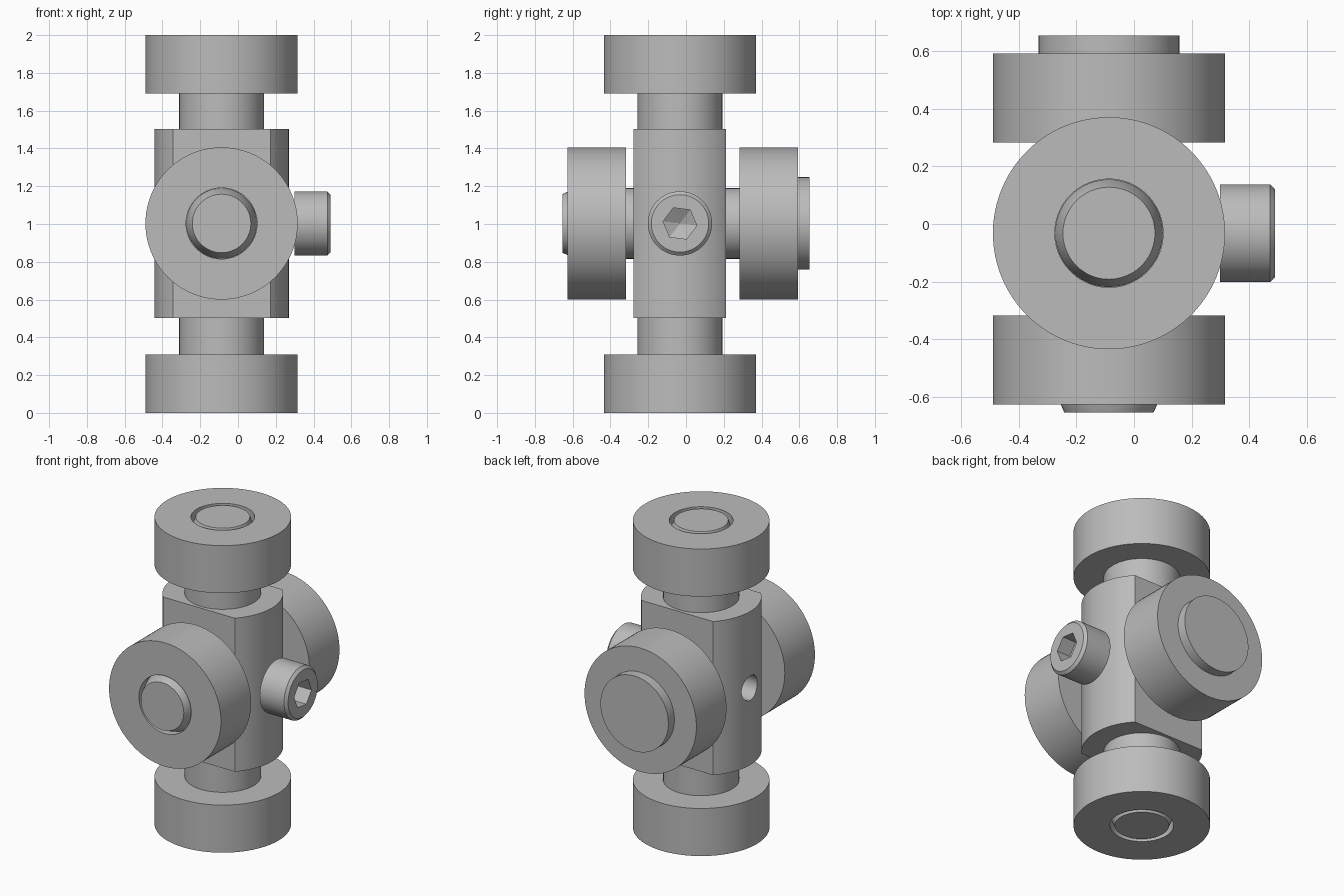
import bpy, bmesh
from math import pi, radians, sin, cos, acos
from mathutils import Vector, Matrix

cube = bpy.data.objects.get("Cube")
if cube:
    bpy.data.objects.remove(cube)

steel = bpy.data.materials.new("grey_steel")
steel.use_nodes = True
GREY = (0.5, 0.5, 0.5, 1)
steel.diffuse_color = GREY
steel.node_tree.nodes["Principled BSDF"].inputs["Base Color"].default_value = GREY

X, Y, Z = Vector((1, 0, 0)), Vector((0, 1, 0)), Vector((0, 0, 1))
BASE = Vector((-0.087, -0.032, 0))      # foot of the vertical axis
MID = BASE + Z * 1.003                  # crossing point of all axes


def finish(name, bm):
    """Turn a bmesh into a shaded grey object."""
    bmesh.ops.remove_doubles(bm, verts=bm.verts, dist=1e-5)
    bmesh.ops.recalc_face_normals(bm, faces=bm.faces)
    mesh = bpy.data.meshes.new(name)
    bm.to_mesh(mesh)
    bm.free()
    mesh.materials.append(steel)
    ob = bpy.data.objects.new(name, mesh)
    bpy.context.collection.objects.link(ob)
    return ob


def smooth(ob):
    bpy.ops.object.select_all(action='DESELECT')
    ob.select_set(True)
    bpy.context.view_layer.objects.active = ob
    bpy.ops.object.shade_smooth_by_angle(angle=radians(25))


def lathe(name, profile, origin, axis, sides=96, closed=False, phase=0):
    """Revolve (radius, distance) points about an axis."""
    bm = bmesh.new()
    turn = Matrix.Rotation(phase, 3, 'Z')
    verts = [bm.verts.new(turn @ Vector((r, 0, t))) for r, t in profile]
    pairs = list(zip(verts, verts[1:]))
    if closed:
        pairs.append((verts[-1], verts[0]))
    edges = [bm.edges.new(p) for p in pairs]
    bmesh.ops.spin(bm, geom=verts + edges, cent=(0, 0, 0), axis=Z,
                   angle=2 * pi, steps=sides, use_merge=False)
    place = Matrix.Translation(origin) @ Z.rotation_difference(axis).to_matrix().to_4x4()
    bm.transform(place)
    return finish(name, bm)


def cut(ob, cutter):
    """Subtract the cutter, then discard it."""
    cutter.hide_render = True
    mod = ob.modifiers.new("cut", 'BOOLEAN')
    mod.operation, mod.solver, mod.object = 'DIFFERENCE', 'EXACT', cutter
    bpy.context.view_layer.objects.active = ob
    bpy.ops.object.modifier_apply(modifier=mod.name)
    bpy.data.objects.remove(cutter)


# Body: round bar with flats on front and back
R, FLAT, N = 0.356, 0.245, 32
half = pi / 2 - acos(FLAT / R)
bm = bmesh.new()
ring = []
for start in (0, pi):
    for i in range(N + 1):
        a = start - half + 2 * half * i / N
        ring.append(bm.verts.new(BASE + Vector((R * cos(a), R * sin(a), 0.502))))
face = bm.faces.new(ring)
top = bmesh.ops.extrude_face_region(bm, geom=[face])["geom"]
bmesh.ops.translate(bm, vec=Z, verts=[v for v in top if isinstance(v, bmesh.types.BMVert)])
body = finish("body", bm)
cut(body, lathe("hole_cutter", [(0, 0.15), (0.08, 0.15), (0.08, 0.6), (0, 0.6)],
                MID, -X, 32))
smooth(body)

# Rollers: one at each end of both axes
ROLLER, BORE, WIDTH = 0.403, 0.188, 0.31
ring = [(BORE, 0), (ROLLER, 0), (ROLLER, WIDTH), (BORE, WIDTH)]
for name, origin, axis in (
        ("bottom_roller", BASE, Z),
        ("top_roller", BASE + Z * 1.69, Z),
        ("front_roller", MID - Y * 0.285, -Y),
        ("back_roller", MID + Y * 0.315, Y)):
    smooth(lathe(name, ring, origin, axis, closed=True))

# Vertical spindle with shoulders and chamfered ends
lower = [(0, 0), (0.16, 0), (0.187, 0.07), (0.187, 0.31), (0.225, 0.31)]
upper = [(r, 2 - t) for r, t in reversed(lower)]
smooth(lathe("vertical_spindle", lower + upper, BASE, Z, 48))

# Cross pin with a chamfered front end and a flat back head
pin = [(0, -0.623), (0.155, -0.623), (0.187, -0.55), (0.187, 0.625),
       (0.245, 0.625), (0.245, 0.687), (0, 0.687)]
smooth(lathe("cross_pin", pin, MID, Y, 48))

# Side screw with a hexagonal socket
screw = [(0, 0.1), (0.1, 0.1), (0.1, 0.385), (0.17, 0.385), (0.17, 0.56),
         (0.152, 0.577), (0, 0.577)]
screw = lathe("side_screw", screw, MID, X, 64)
socket = [(0, 0.43), (0.09, 0.48), (0.09, 0.65), (0, 0.65)]
cut(screw, lathe("socket_cutter", socket, MID, X, 6, phase=radians(23)))
smooth(screw)
